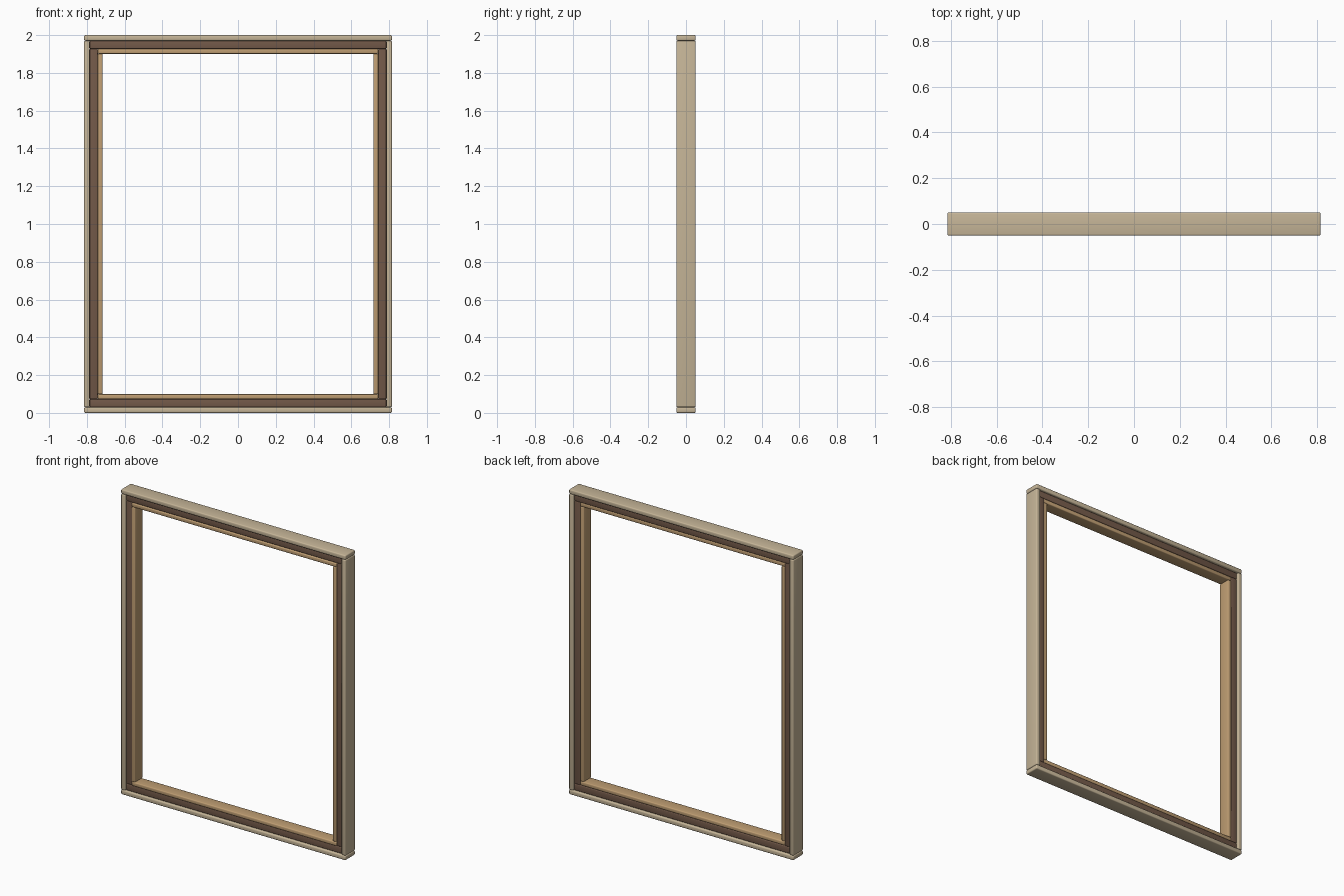
import bpy

# Remove the default object
cube = bpy.data.objects.get("Cube")
if cube:
    bpy.data.objects.remove(cube, do_unlink=True)


def make_material(name, rgb):
    mat = bpy.data.materials.new(name)
    mat.use_nodes = True
    mat.diffuse_color = (*rgb, 1)
    mat.node_tree.nodes["Principled BSDF"].inputs["Base Color"].default_value = (*rgb, 1)
    return mat


def bar(name, low, high, mat, bevel):
    """Rounded wooden bar between two opposite corners."""
    bpy.ops.mesh.primitive_cube_add(size=1, location=[(a + b) / 2 for a, b in zip(low, high)])
    obj = bpy.context.object
    obj.name = name
    obj.scale = [b - a for a, b in zip(low, high)]
    bpy.ops.object.transform_apply(location=False, rotation=False, scale=True)
    obj.data.materials.append(mat)
    mod = obj.modifiers.new("Rounded edges", "BEVEL")
    mod.width = bevel
    mod.segments = 3
    bpy.ops.object.modifier_apply(modifier=mod.name)
    bpy.ops.object.shade_smooth_by_angle()


def frame(name, half_width, bottom, top, thick, front, back, mat, bevel):
    """Full-width rails above and below, with two stiles between them."""
    w, t = half_width, thick
    bar(name + "_top_rail", (-w, front, top - t), (w, back, top), mat, bevel)
    bar(name + "_bottom_rail", (-w, front, bottom), (w, back, bottom + t), mat, bevel)
    bar(name + "_right_stile", (-w, front, bottom + t), (t - w, back, top - t), mat, bevel)
    bar(name + "_left_stile", (w - t, front, bottom + t), (w, back, top - t), mat, bevel)


pale = make_material("pale wood", (0.56, 0.46, 0.31))
dark = make_material("dark brown wood", (0.17, 0.10, 0.066))
tan = make_material("tan wood", (0.52, 0.34, 0.17))

# Three nested frames, stepping in from the outside
frame("outer_frame", 0.815, 0, 2, 0.03, -0.051, 0.051, pale, 0.007)
frame("middle_frame", 0.785, 0.03, 1.97, 0.043, -0.038, 0.038, dark, 0.005)
frame("inner_frame", 0.743, 0.073, 1.927, 0.026, -0.044, 0.036, tan, 0.006)
